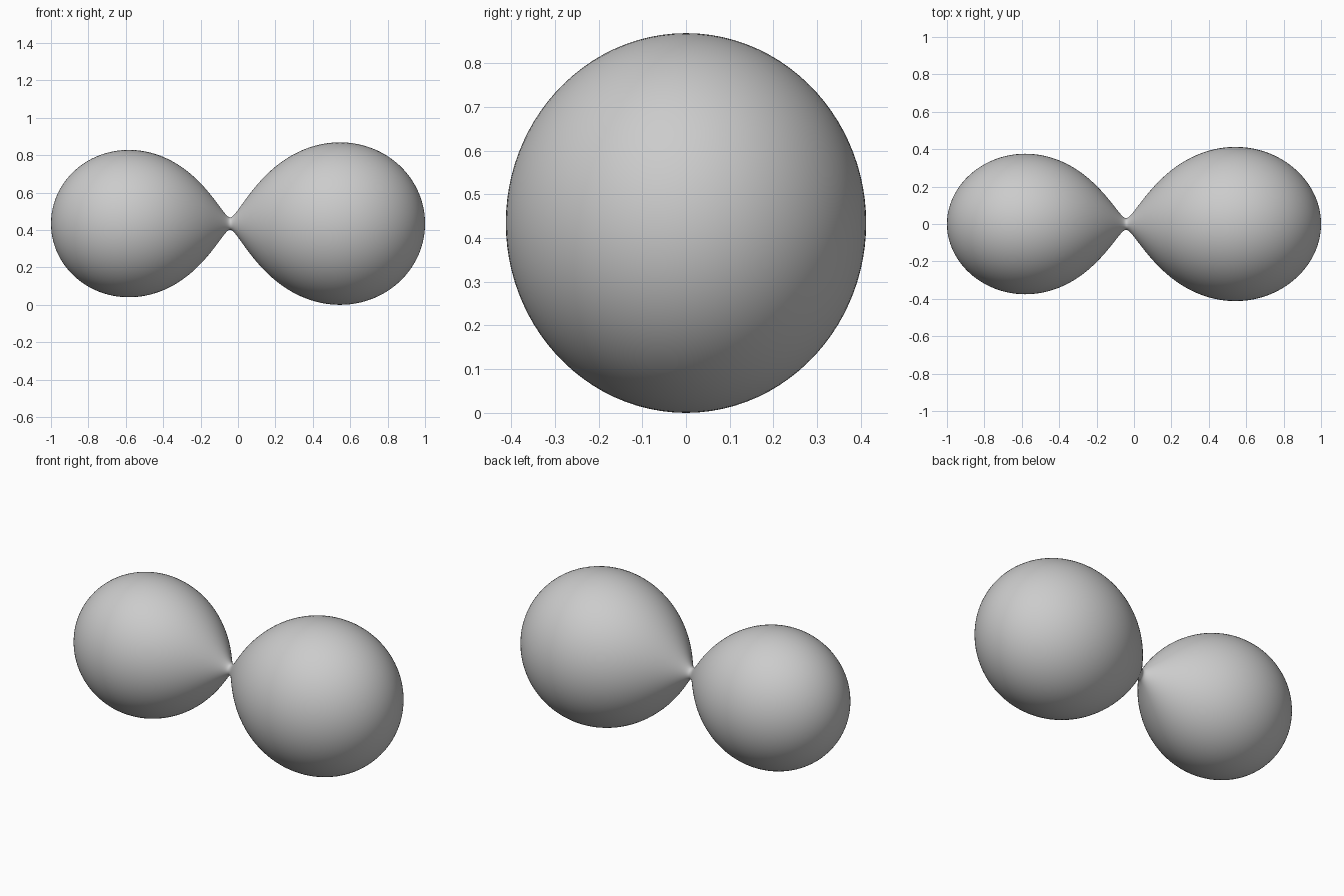
import bpy, bmesh, math

if "Cube" in bpy.data.objects:
    bpy.data.objects.remove(bpy.data.objects["Cube"])

# Two touching teardrop lobes: an equipotential surface around two orbiting masses
Q = 0.82            # mass of left body relative to right one
NECK = 0.03         # neck radius in separation units
SIDES, RINGS = 96, 72
XC = Q / (1 + Q)    # right body at x = 0, left body at x = 1 (flipped on build)


def potential(x, y, z):
    r1 = math.sqrt(x * x + y * y + z * z) + 1e-9
    r2 = math.sqrt((x - 1) ** 2 + y * y + z * z) + 1e-9
    return -1 / r1 - Q / r2 - (1 + Q) / 2 * ((x - XC) ** 2 + z * z)


def bisect(f, lo, hi):
    # f is negative at lo, positive at hi
    for _ in range(36):
        mid = (lo + hi) / 2
        if f(mid) < 0:
            lo = mid
        else:
            hi = mid
    return (lo + hi) / 2


# Saddle point between the bodies, surface level and the two tips
saddle = bisect(lambda x: potential(x - 1e-4, 0, 0) - potential(x + 1e-4, 0, 0), 0.2, 0.8)
level = potential(saddle, 0, NECK)
near = bisect(lambda x: potential(x, 0, 0) - level, 0, -0.5)
far = bisect(lambda x: potential(x, 0, 0) - level, 1, 1.5)
scale = 2 / (far - near)


def radius(x, ang):
    c, s = math.cos(ang), math.sin(ang)
    return scale * bisect(lambda r: potential(x, r * c, r * s) - level, 0, 0.55)


# Ring positions are packed towards the tips and the neck
stations = []
for a, b in ((near, saddle), (saddle, far)):
    stations += [a + (b - a) * (1 - math.cos(math.pi * i / RINGS)) / 2 for i in range(RINGS)]
stations = stations[1:]

bm = bmesh.new()
rings = []
for x in stations:
    ring = []
    for k in range(SIDES):
        ang = 2 * math.pi * k / SIDES
        r = radius(x, ang)
        ring.append(bm.verts.new((1 - (x - near) * scale, r * math.cos(ang), r * math.sin(ang))))
    rings.append(ring)
tips = [bm.verts.new((1, 0, 0)), bm.verts.new((-1, 0, 0))]
for a, b in zip(rings, rings[1:]):
    for k in range(SIDES):
        j = (k + 1) % SIDES
        bm.faces.new((a[k], a[j], b[j], b[k]))
for tip, ring in ((tips[0], rings[0]), (tips[1], rings[-1])):
    for k in range(SIDES):
        bm.faces.new((tip, ring[k], ring[(k + 1) % SIDES]))
bmesh.ops.recalc_face_normals(bm, faces=bm.faces)

# Rest the larger lobe on the ground
low = min(v.co.z for v in bm.verts)
bmesh.ops.translate(bm, verts=bm.verts, vec=(0, 0, -low))

mesh = bpy.data.meshes.new("double_lobe")
bm.to_mesh(mesh)
bm.free()
mesh.shade_smooth()
bpy.context.collection.objects.link(bpy.data.objects.new("double_lobe", mesh))
